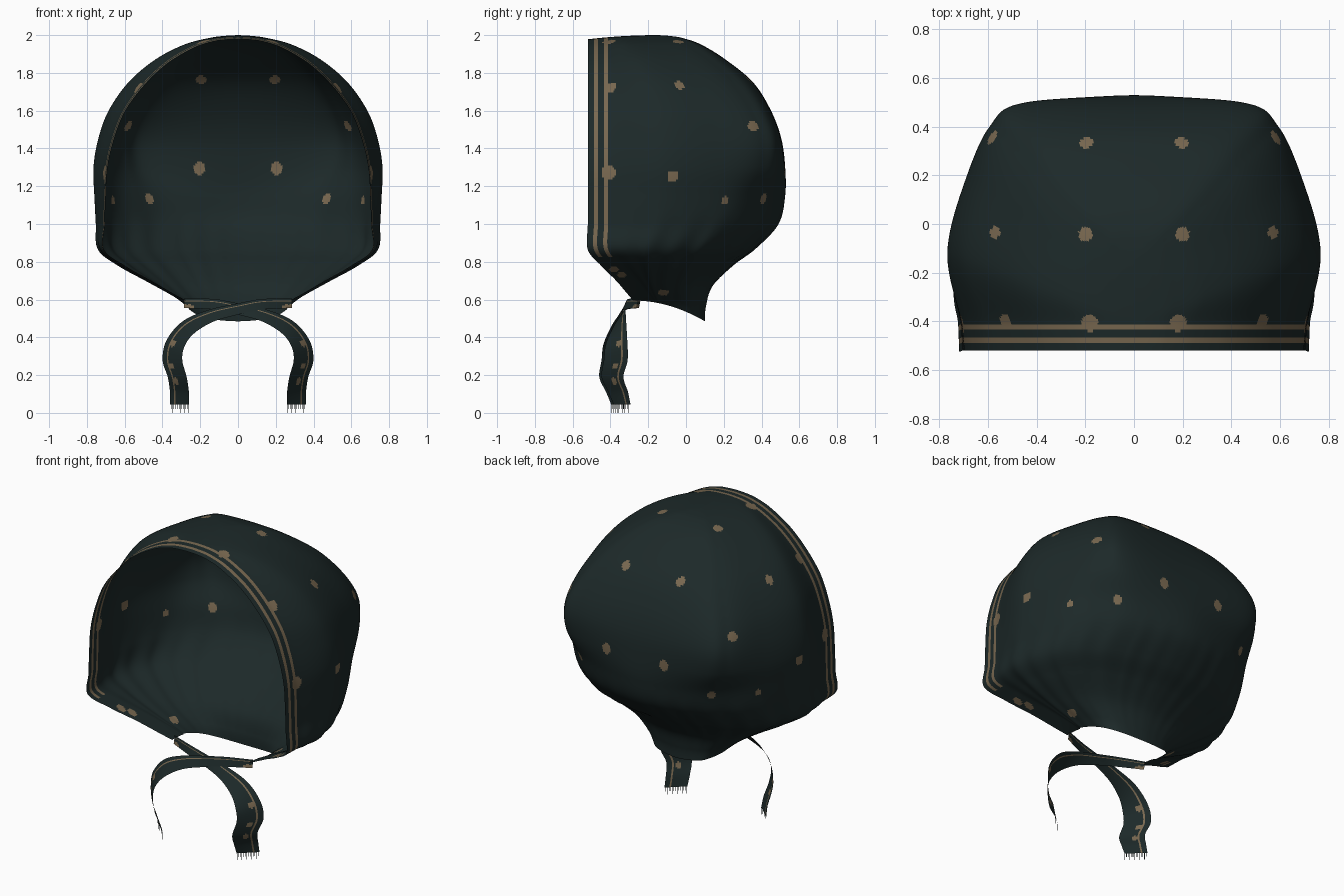
import bpy, bmesh, math
from mathutils import Vector, kdtree

cube = bpy.data.objects.get("Cube")
if cube:
    bpy.data.objects.remove(cube)


def material(name, rgb):
    m = bpy.data.materials.new(name)
    m.use_nodes = True
    m.diffuse_color = (*rgb, 1)
    bsdf = m.node_tree.nodes["Principled BSDF"]
    bsdf.inputs["Base Color"].default_value = (*rgb, 1)
    bsdf.inputs["Roughness"].default_value = 0.9
    return m


CLOTH = material("dark teal cloth", (0.012, 0.022, 0.022))
PRINT = material("tan print", (0.19, 0.138, 0.08))


def spline(pts, i, t):
    """Smooth curve from pts[i] to pts[i + 1]."""
    a, b = pts[max(i - 1, 0)], pts[i]
    c, d = pts[i + 1], pts[min(i + 2, len(pts) - 1)]
    return (b * 2 + (c - a) * t + (a * 2 - b * 5 + c * 4 - d) * t * t
            + (b * 3 - a - c * 3 + d) * t ** 3) / 2


def paint_dots(bm, dots):
    """Tan spots: faces around the point of the cloth closest to each dot."""
    faces = list(bm.faces)
    tree = kdtree.KDTree(len(faces))
    for i, f in enumerate(faces):
        tree.insert(f.calc_center_median(), i)
    tree.balance()
    for x, y, z, r in dots:
        for s in (-1, 1):
            centre = tree.find((s * x, y, z))[0]
            for _, i, _ in tree.find_range(centre, r):
                faces[i].material_index = 1


def finish(bm, name):
    me = bpy.data.meshes.new(name)
    bm.normal_update()
    bm.to_mesh(me)
    bm.free()
    me.materials.append(CLOTH)
    me.materials.append(PRINT)
    ob = bpy.data.objects.new(name, me)
    bpy.context.collection.objects.link(ob)
    me.shade_smooth()
    return ob


def sheet(grid, stripe):
    """Quads through a grid of points; stripe(row, column) picks tan faces."""
    bm = bmesh.new()
    vs = [[bm.verts.new(p) for p in row] for row in grid]
    for i in range(len(vs) - 1):
        for j in range(len(vs[0]) - 1):
            f = bm.faces.new((vs[i][j], vs[i][j + 1], vs[i + 1][j + 1], vs[i + 1][j]))
            f.material_index = int(stripe(i, j))
    return bm


# Hood rows, bottom to top: front z, back z, front half width, front y,
# half width, back y, squareness of the back corners
ROWS = [
    (.595, .485, .275, -.28, .285, .10, .3),
    (.63, .56, .34, -.31, .345, .105, .2),
    (.70, .67, .46, -.37, .48, .14, .1),
    (.78, .78, .60, -.45, .63, .25, 0),
    (.865, .87, .71, -.52, .735, .37, 0),
    (1.0, 1.0, .705, -.52, .75, .49, 0),
    (1.15, 1.15, .70, -.52, .76, .525, .2),
    (1.3, 1.3, .69, -.52, .765, .525, .8),
    (1.45, 1.45, .655, -.52, .74, .505, 1.1),
    (1.6, 1.6, .595, -.52, .685, .45, 1),
    (1.75, 1.75, .49, -.52, .58, .355, .8),
    (1.87, 1.87, .37, -.52, .44, .21, .8),
    (1.95, 1.95, .24, -.52, .29, .08, .9),
    (1.985, 1.985, .14, -.52, .165, -.02, 1),
    (1.996, 1.996, .075, -.52, .085, -.09, 1),
    (2.0, 2.0, 0, -.52, 0, -.15, 1),
]
# Outline from the widest point to the middle of the back
ROUND = [(1, .385), (.88, .68), (.7, .825), (.45, .935), (0, 1), (-.45, .935)]
SQUARE = [(1, .385), (.9, .69), (.785, .885), (.6, .98), (0, 1), (-.6, .98)]
HEM, COLS, STEPS = .108, 10, 14
SPANS = [28, 30, 20, 20, 40]


def half_row(zf, zb, xf, yf, w, yb, square):
    depth = yb - yf
    pts = [Vector((xf, yf)), Vector((xf * .85 + w * .15, yf + HEM))]
    for a, b in zip(ROUND, SQUARE):
        p = Vector(a).lerp(Vector(b), square)
        pts.append(Vector((w * p.x, yf + depth * p.y)))
    flat = [pts[0].lerp(pts[1], j / COLS) for j in range(COLS)]
    for k, n in enumerate(SPANS):
        flat += [spline(pts, k + 1, t / n) for t in range(n)]
    flat.append(pts[6])
    row = []
    for j, p in enumerate(flat):
        back = min(max((p.y - yf) / depth, 0), 1)
        z = zf + (zb - zf) * back ** 2
        # gathered folds near the neck, slight dip of the crown at the hem
        fold = max(0, 1 - abs(z - .78) / .3) * min(1, max(0, j - COLS) / 25)
        fold *= min(1, (len(flat) - 1 - j) / 15)
        grow = 1 + .009 * fold * math.sin(j * .4)
        dip = max(0, (-.15 - p.y) / .37) ** 2 * .022 * max(0, min(1, (z - 1.6) / .3))
        row.append(Vector((p.x * grow, p.y * grow, z - dip)))
    return row


controls = [Vector(r) for r in ROWS]
grid = []
for i in range(len(controls) - 1):
    for t in range(STEPS + (i == len(controls) - 2)):
        r = spline(controls, i, t / STEPS)
        r[3] = max(r[3], -.525)
        half = half_row(*r)
        grid.append(half + [Vector((-p.x, p.y, p.z)) for p in reversed(half[:-1])])

last = len(grid[0]) - 2


def hem_stripe(i, j):
    return min(j, last - j) in (3, 4, 8, 9) and grid[i][0].z > .82


hood = sheet(grid, hem_stripe)
paint_dots(hood, [
    # back wall and crown
    (.2, .5, 1.3, .033), (.475, .41, 1.13, .028), (.2, .34, 1.78, .03),
    (.6, .37, 1.53, .031), (.2, -.04, 1.98, .03), (.59, -.03, 1.75, .029),
    # sides
    (.76, -.07, 1.255, .031), (.69, .22, 1.12, .022), (.36, -.12, .65, .03),
    # beside the hem
    (.18, -.405, 1.96, .035), (.54, -.405, 1.73, .035), (.71, -.41, 1.27, .038),
    (.57, -.38, .755, .028), (.52, -.345, .715, .028),
])
bmesh.ops.remove_doubles(hood, verts=hood.verts, dist=.00005)
bmesh.ops.recalc_face_normals(hood, faces=hood.faces)
finish(hood, "hood")

# Tie ribbons: path point, then half of the ribbon's width as a vector
TIE = [
    (-.285, -.25, .58, 0, .005, .025),
    (-.13, -.31, .575, 0, .01, .028),
    (0, -.33, .55, 0, .015, .03),
    (.14, -.35, .515, .01, .025, .032),
    (.26, -.365, .455, .03, .042, .032),
    (.33, -.375, .37, .048, .058, .015),
    (.347, -.378, .28, .052, .063, 0),
    (.322, -.395, .19, .05, .058, 0),
    (.31, -.365, .11, .05, .052, 0),
    (.31, -.345, .045, .05, .045, 0),
]
path = [Vector(p) for p in TIE]
WIDE = 14
for side, name in ((1, "left_tie"), (-1, "right_tie")):
    rows = []
    for i in range(len(path) - 1):
        for t in range(10 + (i == len(path) - 2)):
            p = spline(path, i, t / 10)
            mid, half = Vector(p[:3]), Vector(p[3:])
            mid.y += side * .006
            row = [mid + half * (2 * k / WIDE - 1) for k in range(WIDE + 1)]
            rows.append([Vector((side * q.x, q.y, q.z)) for q in row])
    tie = sheet(rows, lambda i, j: j == WIDE - 4)
    paint_dots(tie, [(.35, -.37, .37, .02), (.34, -.37, .25, .018), (.32, -.38, .17, .02)])
    # loose threads along the cut end
    for k in range(WIDE):
        a, b = rows[-1][k], rows[-1][k].lerp(rows[-1][k + 1], .35)
        drop = Vector((0, 0, -.045 if k % 3 == 0 else -.025))
        tie.faces.new([tie.verts.new(q) for q in (a, b, b + drop, a + drop)])
    finish(tie, name)
